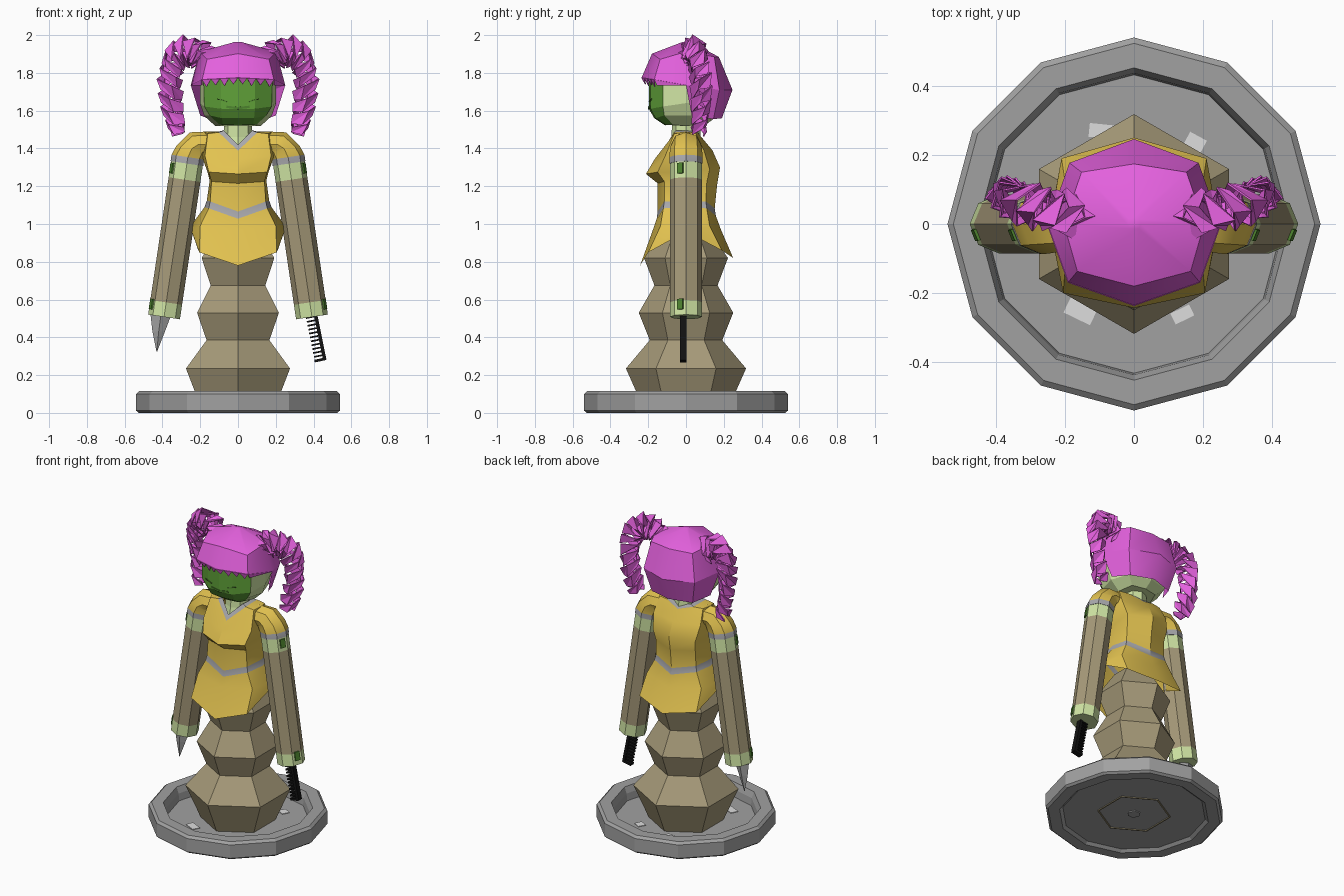
import bpy, bmesh, math
from mathutils import Vector, Matrix

if "Cube" in bpy.data.objects:
    bpy.data.objects.remove(bpy.data.objects["Cube"])


def colour(name, r, g, b):
    m = bpy.data.materials.new(name)
    m.diffuse_color = [((c / 255 + 0.055) / 1.055) ** 2.4 for c in (r, g, b)] + [1]
    m.use_nodes = True
    m.node_tree.nodes["Principled BSDF"].inputs["Base Color"].default_value = m.diffuse_color
    return m


PINK = colour("pink_hair", 228, 97, 222)
YELLOW = colour("yellow_cloth", 226, 194, 80)
TAN = colour("tan_wood", 166, 154, 121)
SKIN = colour("pale_green_skin", 208, 229, 164)
GREEN = colour("green_face", 96, 162, 57)
DARK = colour("dark_green", 78, 132, 47)
GREY = colour("stone_grey", 161, 161, 161)
TRIM = colour("trim_grey", 168, 168, 172)
BLACK = colour("black", 18, 18, 18)
LIGHT = colour("light_grey", 222, 222, 222)


def make(name, bm, mats, smooth=0, thick=0):
    bmesh.ops.recalc_face_normals(bm, faces=bm.faces[:])
    me = bpy.data.meshes.new(name)
    bm.to_mesh(me)
    bm.free()
    for m in mats:
        me.materials.append(m)
    ob = bpy.data.objects.new(name, me)
    bpy.context.collection.objects.link(ob)
    if thick:
        mod = ob.modifiers.new("thickness", 'SOLIDIFY')
        mod.thickness = thick
        mod.offset = 0
    if smooth:
        bpy.ops.object.select_all(action='DESELECT')
        ob.select_set(True)
        bpy.context.view_layer.objects.active = ob
        bpy.ops.object.shade_smooth_by_angle(angle=math.radians(smooth))
    return ob


def loft(name, rings, mats, bands=None, caps=(True, True), closed=True, rule=None, smooth=0):
    """Skin a stack of rings; bands gives the material index of each row."""
    bm = bmesh.new()
    vs = [[bm.verts.new(p) for p in r] for r in rings]
    n = len(rings[0])
    for k in range(len(vs) - 1):
        for i in range(n if closed else n - 1):
            j = (i + 1) % n
            f = bm.faces.new((vs[k][i], vs[k][j], vs[k + 1][j], vs[k + 1][i]))
            f.material_index = bands[k] if bands else 0
    for on, r, b in ((caps[0], vs[0], 0), (caps[1], vs[-1], -1)):
        if on:
            bm.faces.new(r).material_index = bands[b] if bands else 0
    if rule:
        for f in bm.faces:
            f.material_index = rule(f.calc_center_median())
    return make(name, bm, mats, smooth)


def half(*pts):
    """Mirror a half ring that runs from front centre to back centre."""
    return list(pts) + [(-x, y, z) for x, y, z in pts[-2:0:-1]]


def circle(n, r, z, start=0.0):
    return [(r * math.cos(start + i * math.tau / n), r * math.sin(start + i * math.tau / n), z)
            for i in range(n)]


def box(bm, mat):
    bmesh.ops.create_cube(bm, size=1, matrix=mat)


# Dished twelve-sided base
prof = [(.04, .016), (.435, .016), (.455, 0), (.525, 0), (.54, .012), (.54, .1), (.523, .115),
        (.452, .115), (.437, .075), (.432, .028), (.04, .028)]
loft("base", [circle(12, r, z) for r, z in prof], [GREY])

# Pale plates showing round the foot of the body
for name, x, y, w, h, turn in (("front_left", -.155, -.252, .085, .05, -.45), ("front_right", .14, -.262, .06, .035, .45),
                               ("back_left", -.085, .268, .09, .04, -.1), ("back_right", .175, .232, .055, .05, -.5)):
    bm = bmesh.new()
    box(bm, Matrix.Translation((x, y, .029)) @ Matrix.Rotation(turn, 4, 'Z') @ Matrix.Diagonal((w, h, .006, 1)))
    make(name + "_floor_plate", bm, [LIGHT])
ring6 = [(.214, .018), (.214, .011), (.224, .011), (.224, .018)]
loft("underside_ring", [circle(6, r, z, math.pi / 2) for r, z in ring6], [TAN], caps=(False, False))
loft("underside_bolt", [circle(6, .04, z) for z in (.009, .03)], [GREY])

# Six-sided stacked lower body
body = [(.225, .026), (.318, .235), (.192, .385), (.25, .53), (.167, .675), (.222, .82), (.12, .97)]
loft("lower_body", [circle(6, r, z, math.pi / 2) for r, z in body], [TAN])

# Dress with belt and V-shaped collar
dress = [
    half((0, -.243, .78), (.205, -.2, .85), (.245, 0, .96), (.21, .19, .86), (0, .25, .82)),
    half((0, -.175, .97), (.2, -.135, .99), (.243, 0, 1.0), (.2, .125, .99), (0, .185, .97)),
    half((0, -.155, 1.028), (.155, -.12, 1.083), (.178, 0, 1.088), (.155, .11, 1.083), (0, .158, 1.043)),
    half((0, -.15, 1.066), (.147, -.115, 1.119), (.165, 0, 1.124), (.147, .105, 1.119), (0, .152, 1.084)),
    half((0, -.15, 1.215), (.14, -.115, 1.225), (.15, 0, 1.23), (.145, .11, 1.22), (0, .165, 1.21)),
    half((0, -.212, 1.265), (.155, -.15, 1.275), (.16, 0, 1.27), (.155, .125, 1.29), (0, .18, 1.3)),
    half((0, -.165, 1.345), (.175, -.11, 1.36), (.195, 0, 1.37), (.172, .095, 1.39), (0, .14, 1.39)),
    half((0, -.125, 1.385), (.16, -.062, 1.478), (.18, 0, 1.488), (.16, .05, 1.483), (0, .09, 1.45)),
    half((0, -.122, 1.388), (.102, -.064, 1.485), (.104, 0, 1.489), (.098, .062, 1.484), (0, .087, 1.453)),
    half((0, -.1, 1.42), (.075, -.055, 1.495), (.08, 0, 1.495), (.07, .05, 1.49), (0, .07, 1.475))]
loft("dress", dress, [YELLOW, TRIM], [0, 0, 1, 0, 0, 0, 0, 0, 1], (False, False), smooth=30)

# Neck and head
loft("neck", [circle(8, r, z) for r, z in ((.095, 1.39), (.078, 1.46), (.072, 1.55))], [SKIN])
head = [
    half((0, -.11, 1.522), (.08, -.105, 1.525), (.1, -.07, 1.527), (.12, 0, 1.518), (.09, .09, 1.53), (0, .11, 1.53)),
    half((0, -.168, 1.56), (.085, -.16, 1.56), (.15, -.115, 1.575), (.18, 0, 1.575), (.14, .12, 1.575), (0, .165, 1.57)),
    half((0, -.197, 1.61), (.09, -.187, 1.61), (.178, -.122, 1.622), (.202, 0, 1.64), (.15, .14, 1.65), (0, .19, 1.65)),
    half((0, -.197, 1.785), (.09, -.187, 1.785), (.183, -.122, 1.785), (.2, 0, 1.785), (.15, .14, 1.78), (0, .19, 1.78))]
loft("head", head, [SKIN, GREEN], rule=lambda c: int(c.y < -.1))

# Closed eyes and mouth as thin plates
bm = bmesh.new()
for s in (-1, 1):
    box(bm, Matrix.Translation((s * .085, -.189, 1.655)) @ Matrix.Rotation(s * .2, 4, 'Z')
        @ Matrix.Rotation(s * -.25, 4, 'Y') @ Matrix.Diagonal((.055, .006, .005, 1)))
    box(bm, Matrix.Translation((s * .031, -.1955, 1.617)) @ Matrix.Rotation(s * .11, 4, 'Z')
        @ Matrix.Rotation(s * -.12, 4, 'Y') @ Matrix.Diagonal((.062, .005, .012, 1)))
make("face_details", bm, [DARK])

# Hair cap, back hair and jagged fringe
brim = half((0, -.235, 1.775), (.19, -.168, 1.765), (.25, 0, 1.735), (.187, .177, 1.71), (0, .246, 1.71))
crown = half((0, -.18, 1.902), (.164, -.137, 1.872), (.203, 0, 1.912), (.152, .15, 1.885), (0, .174, 1.885))
top = half((0, -.02, 1.963), (.014, -.014, 1.963), (.02, 0, 1.963), (.014, .014, 1.963), (0, .02, 1.963))
nape = [(.2, .03, 1.575), (.15, .145, 1.555), (0, .19, 1.56), (-.15, .145, 1.555), (-.2, .03, 1.575)]
loft("hair_cap", [brim, crown, top], [PINK], caps=(False, True), smooth=40)
loft("back_hair", [nape, brim[2:7]], [PINK], caps=(False, False), closed=False, smooth=50)

bm = bmesh.new()
for s in (-1, 1):
    # Teeth across the front, then a plain strip down to the temple
    a, b, c = (Vector((s * p[0], p[1], p[2])) for p in brim[:3])
    for i in range(4):
        p, q = a.lerp(b, i / 4), a.lerp(b, (i + 1) / 4)
        tip = (p + q) / 2 + Vector((0, .012, -.034 - .006 * (i % 2)))
        bm.faces.new([bm.verts.new(v) for v in (p, q, tip)])
    bm.faces.new([bm.verts.new(v) for v in (b, c, b + Vector((0, .015, -.03)))])
make("fringe", bm, [PINK], thick=.005)

# Curly pigtails: two chunky ribbons wound around an arching path
path = [Vector(p) for p in ((.16, .025, 1.85), (.2, .035, 1.905), (.265, .045, 1.92), (.335, .06, 1.875),
                            (.362, .08, 1.77), (.35, .08, 1.62), (.315, .065, 1.475))]


def along(t):
    t = max(0, min(.9999, t)) * (len(path) - 1)
    return path[int(t)].lerp(path[int(t) + 1], t % 1)


def curl_point(t, angle, r):
    d = (along(t + .06) - along(t - .06)).normalized()
    v = d.cross(Vector((.37, -.93, 0))).normalized()
    w = d.cross(v)
    return along(t) + (v * math.cos(angle) + w * math.sin(angle) * .8) * r


for s, side in ((-1, "left"), (1, "right")):
    bm = bmesh.new()
    for strand in range(2):
        steps, prev = 26, None
        for i in range(steps + 1):
            t = i / steps * .97
            r = .088 * (1 - .55 * max(0, t - .35))
            a = strand * math.pi + i * math.tau / 4.4
            w = .085 if i % 2 else .055
            pair = [curl_point(t, a, r), curl_point(t + w, a + .2, r * .8)]
            cur = [bm.verts.new((s * p.x, p.y, p.z)) for p in pair]
            if prev:
                bm.faces.new((prev[0], cur[0], cur[1]))
                bm.faces.new((prev[0], cur[1], prev[1]))
            prev = cur
    make(side + "_pigtail", bm, [PINK], thick=.006)

# Arms, sleeves and arm plates
for s, side in ((-1, "left"), (1, "right")):
    d = Vector((s * .147, 0, -.989))
    u = Vector((s * .989, 0, .147))
    v = Vector((0, 1, 0))

    def centre(z):
        return Vector((s * (.275 + (1.29 - z) * .149), 0, z))

    def ring(c, r, ru=u):
        return [c + (ru * math.cos(i * math.pi / 4) + v * math.sin(i * math.pi / 4)) * r for i in range(8)]

    arm = [ring(centre(z), .085) for z in (.508, .585, 1.235, 1.335)]
    loft(side + "_arm", arm, [SKIN, TAN], [0, 1, 0])
    sleeve = [ring(centre(1.32), .0875), ring(centre(1.354), .0875), ring(Vector((s * .243, 0, 1.4)), .085),
              ring(Vector((s * .208, 0, 1.422)), .079, Vector((s * .6, 0, .8))),
              ring(Vector((s * .15, 0, 1.418)), .072, Vector((0, 0, 1)))]
    loft(side + "_sleeve", sleeve, [YELLOW, TRIM], [1, 0, 0, 0], smooth=40)
    bm = bmesh.new()
    n = (u * math.cos(math.pi / 8) - v * math.sin(math.pi / 8))
    t = n.cross(d)
    for z in (1.285, .565):
        c = centre(z) + n * .082
        rot = Matrix((n, t, d)).transposed().to_4x4()
        box(bm, Matrix.Translation(c) @ rot @ Matrix.Diagonal((.0095, .034, .056, 1)))
    make(side + "_arm_plates", bm, [DARK])

# Pointed blade on the left hand
blade = [[(x + dx * w, dy * h, z) for dx, dy in ((1, 0), (0, 1), (-1, 0), (0, -1))]
         for x, z, w, h in ((-.43, .325, .002, .002), (-.42, .43, .033, .016), (-.408, .52, .055, .022))]
loft("blade", blade, [GREY])

# Comb on the right hand: spine, end bar and teeth
bm = bmesh.new()
lean = Matrix.Translation((.411, 0, .398)) @ Matrix.Rotation(-.2, 4, 'Y')
box(bm, lean @ Matrix.Translation((.024, -.014, 0)) @ Matrix.Diagonal((.018, .034, .25, 1)))
box(bm, lean @ Matrix.Translation((0, -.014, -.12)) @ Matrix.Diagonal((.06, .034, .014, 1)))
for i in range(11):
    box(bm, lean @ Matrix.Translation((-.004, -.014, -.098 + i * .021)) @ Matrix.Diagonal((.05, .028, .009, 1)))
make("comb", bm, [BLACK])
